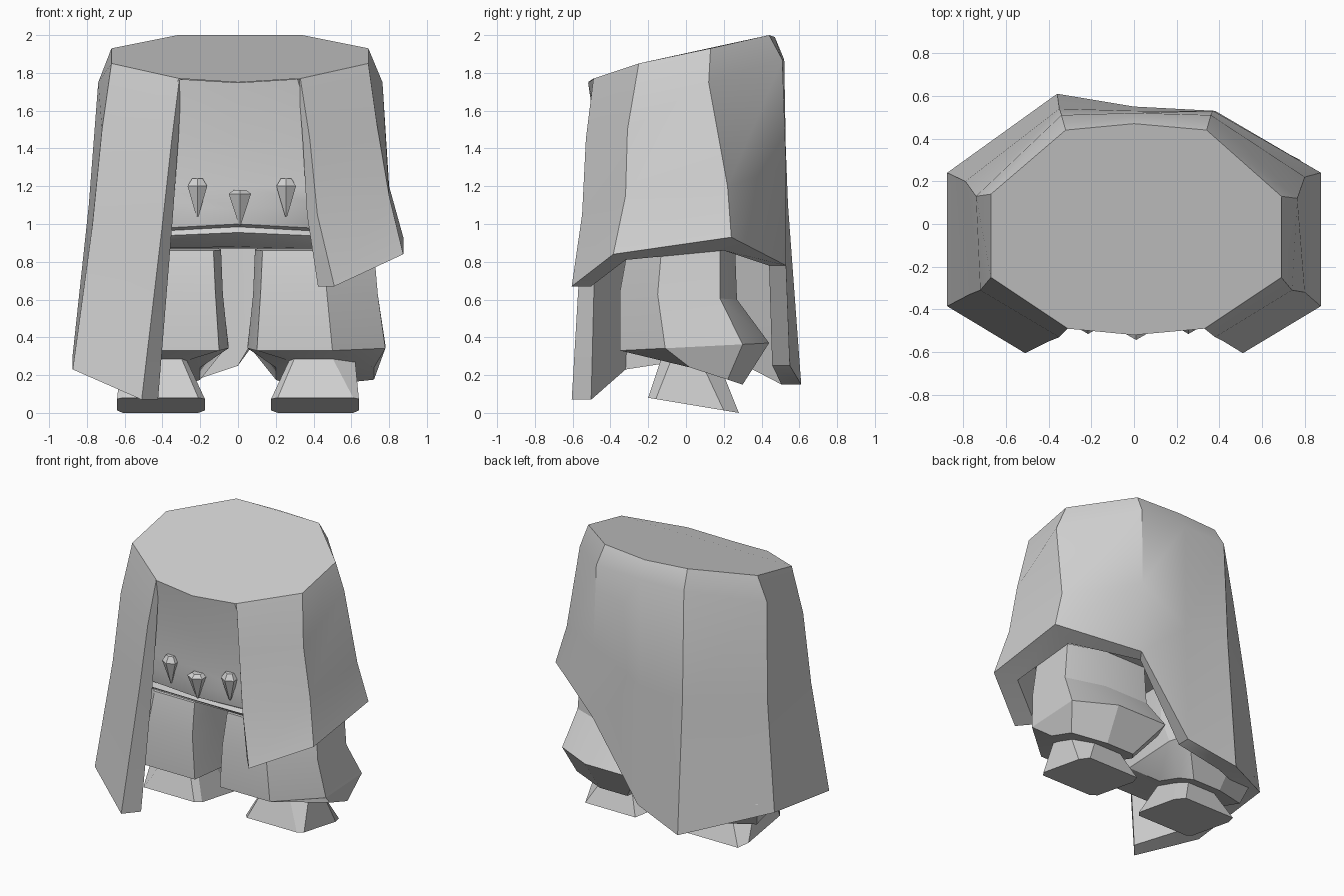
import bpy, bmesh, math

if "Cube" in bpy.data.objects:
    bpy.data.objects.remove(bpy.data.objects["Cube"])

grey = bpy.data.materials.new("plain grey")
grey.diffuse_color = (0.64, 0.64, 0.64, 1)
grey.use_nodes = True
grey.node_tree.nodes["Principled BSDF"].inputs["Base Color"].default_value = grey.diffuse_color


def finish(name, bm, angle=30):
    bmesh.ops.remove_doubles(bm, verts=bm.verts, dist=0.0005)
    bmesh.ops.recalc_face_normals(bm, faces=bm.faces)
    mesh = bpy.data.meshes.new(name)
    bm.to_mesh(mesh)
    bm.free()
    ob = bpy.data.objects.new(name, mesh)
    bpy.context.collection.objects.link(ob)
    mesh.materials.append(grey)
    bpy.ops.object.select_all(action='DESELECT')
    ob.select_set(True)
    bpy.context.view_layer.objects.active = ob
    bpy.ops.object.shade_smooth_by_angle(angle=math.radians(angle))
    return ob


def loft(name, rings, angle=30):
    """Closed solid through rings of equal length."""
    bm = bmesh.new()
    vr = [[bm.verts.new(p) for p in r] for r in rings]
    n = len(rings[0])
    for a, b in zip(vr, vr[1:]):
        for i in range(n):
            j = (i + 1) % n
            bm.faces.new((a[i], a[j], b[j], b[i]))
    bm.faces.new(vr[0])
    bm.faces.new(vr[-1])
    return finish(name, bm, angle)


# Hair: one column per corner, from front left round the back to front right
columns = [
    [(-.31, -.49, 1.77), (-.35, -.53, 1.45), (-.40, -.55, 1.0), (-.51, -.605, .07)],
    [(-.67, -.25, 1.85), (-.72, -.31, 1.5), (-.77, -.33, 1.0), (-.875, -.385, .23)],
    [(-.67, .14, 1.93), (-.74, .13, 1.75), (-.79, .20, 1.1), (-.875, .24, .31)],
    [(-.32, .44, 2.0), (-.34, .51, 1.87), (-.35, .54, 1.1), (-.36, .61, .15)],
    [(0, .47, 1.99), (0, .52, 1.87), (0, .53, 1.1), (0, .55, .25)],
    [(.34, .44, 2.0), (.36, .51, 1.87), (.37, .53, 1.3), (.38, .53, .78)],
    [(.69, .13, 1.93), (.765, .12, 1.75), (.80, .22, 1.2), (.875, .24, .93)],
    [(.69, -.25, 1.85), (.74, -.31, 1.5), (.80, -.32, 1.15), (.875, -.385, .84)],
    [(.33, -.49, 1.77), (.38, -.53, 1.45), (.42, -.55, 1.05), (.51, -.605, .67)],
]
bm = bmesh.new()
outer = [[bm.verts.new(p) for p in c] for c in columns]
shrink = (.97, .90, .87, .83)
inner = [[bm.verts.new((x * s, y * s, z - (.03 if s > .95 else 0)))
          for (x, y, z), s in zip(c, shrink)] for c in columns]
inner[6][3].co.z -= .07                  # rim slopes inward over the right side
inner[7][3].co.z -= .03
for skin in (outer, inner):
    for a, b in zip(skin, skin[1:]):
        for k in range(3):
            bm.faces.new((a[k], b[k], b[k + 1], a[k + 1]))
for i in range(len(columns) - 1):        # lower rim
    bm.faces.new((outer[i][3], outer[i + 1][3], inner[i + 1][3], inner[i][3]))
for i in (0, -1):                        # front edges of the curtain
    for k in range(3):
        bm.faces.new((outer[i][k], outer[i][k + 1], inner[i][k + 1], inner[i][k]))
# Flat crown, closed over the forehead
crown_front = bm.verts.new((0, -.52, 1.75))
bm.faces.new([c[0] for c in outer] + [crown_front])
finish("hair", bm, 36)


# Head and body: front profile (centre y, z / side x, y, z), back sits in the hair
def body_ring(cy, cz, sx, sy, sz, w=.62, back=.4):
    return [(-sx, sy, sz), (0, cy, cz), (sx, sy, sz), (w, -.2, sz), (w, .13, sz),
            (.28, back, sz), (-.28, back, sz), (-w, .13, sz), (-w, -.2, sz)]


loft("head_and_body", [
    body_ring(-.518, 1.748, .315, -.49, 1.767, .6),
    body_ring(-.475, 1.45, .41, -.45, 1.45),
    body_ring(-.465, 1.2, .44, -.44, 1.2),
    body_ring(-.475, 1.08, .45, -.43, 1.10, .64),
    body_ring(-.475, 1.0, .46, -.39, .975, .66, .43),   # upper lip
    body_ring(-.43, .985, .46, -.37, .96, .67, .44),    # mouth slit
    body_ring(-.44, .955, .46, -.40, .935, .68, .45),   # lower lip
    body_ring(-.33, .88, .44, -.31, .87, .68, .45),
], 40)


# Eyes and nose: small drop-shaped studs
def stud(name, x, y, tip, wide, top, r):
    def ring(z, q):
        return [(x + q * math.sin(math.tau * i / 6), y - q * math.cos(math.tau * i / 6), z)
                for i in range(6)]
    loft(name, [ring(tip, .006), ring(wide, r), ring(top, r * .55)], 20)


stud("left_eye", -.215, -.455, 1.04, 1.20, 1.24, .06)
stud("right_eye", .255, -.455, 1.04, 1.20, 1.24, .06)
stud("nose", .01, -.475, .995, 1.16, 1.18, .068)


# Legs and feet, mirrored
def leg_ring(s, xs, ys, zf, zb):
    """Eight-sided ring: xs inner to outer, ys front to back, z tilts from zf to zb."""
    xa, xb, xc, xd = xs
    ya, yb, yc, yd = ys
    pts = [(xb, ya), (xc, ya), (xd, yb), (xd, yc), (xc, yd), (xb, yd), (xa, yc), (xa, yb)]
    return [(s * x, y, zf + (zb - zf) * (y - ya) / (yd - ya)) for x, y in pts]


for side, s in (("left", -1), ("right", 1)):
    loft(side + "_leg", [
        leg_ring(s, (.09, .13, .45, .72), (-.31, -.13, .18, .26), .86, .87),
        leg_ring(s, (.08, .12, .47, .74), (-.35, -.15, .18, .27), .64, .60),
        leg_ring(s, (.05, .10, .50, .78), (-.35, -.11, .30, .44), .33, .37),
        leg_ring(s, (.20, .26, .48, .72), (-.10, .02, .22, .30), .28, .15),
    ], 20)
    loft(side + "_foot", [
        leg_ring(s, (.27, .30, .50, .62), (-.13, -.08, .10, .20), .29, .20),
        leg_ring(s, (.175, .21, .61, .64), (-.20, -.16, .20, .28), .08, .0),
    ], 20)
